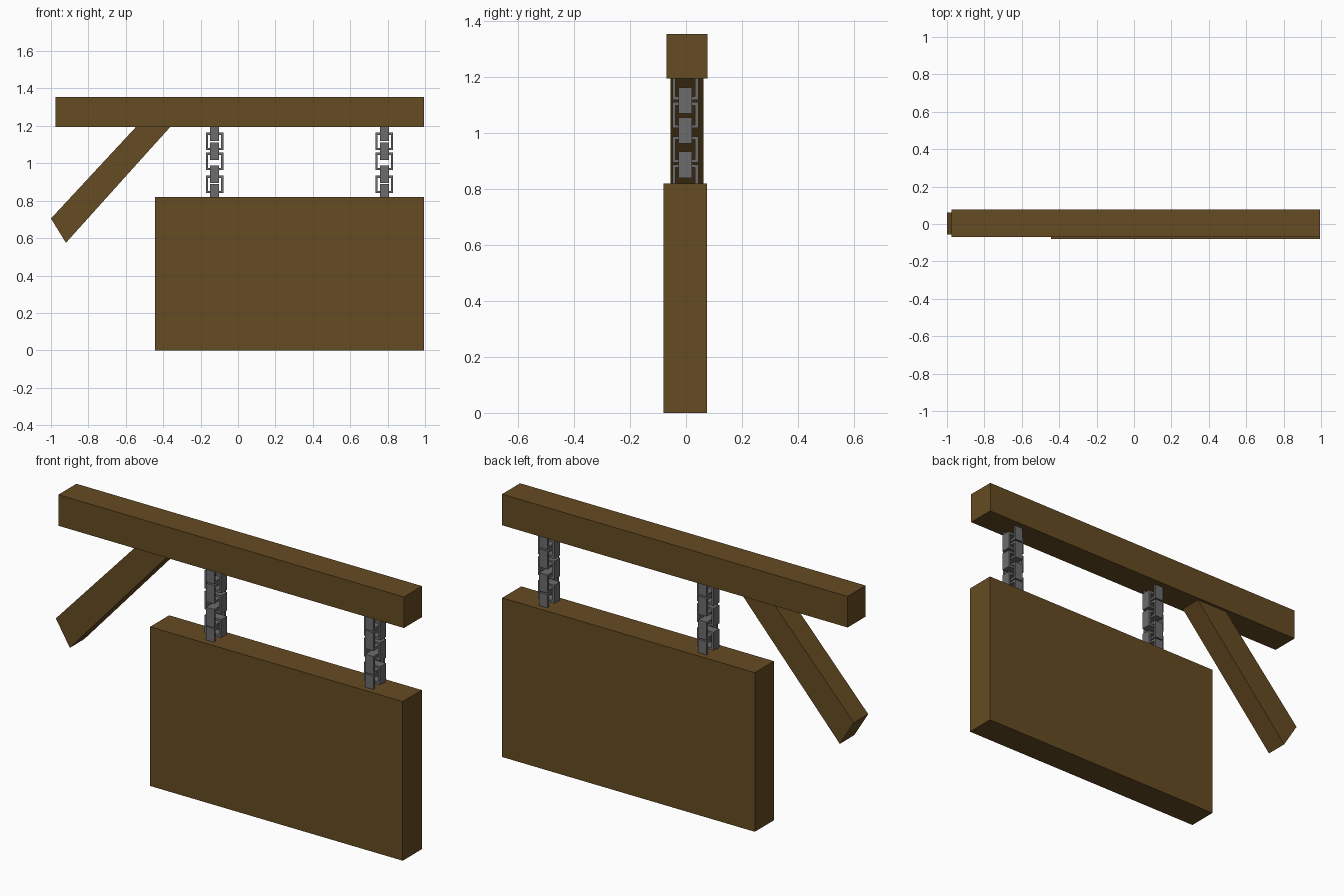
import bpy
import bmesh

if "Cube" in bpy.data.objects:
    bpy.data.objects.remove(bpy.data.objects["Cube"], do_unlink=True)


def material(name, rgb):
    mat = bpy.data.materials.new(name)
    mat.use_nodes = True
    mat.diffuse_color = (*rgb, 1)
    bsdf = mat.node_tree.nodes["Principled BSDF"]
    bsdf.inputs["Base Color"].default_value = (*rgb, 1)
    bsdf.inputs["Roughness"].default_value = 0.8
    return mat


wood = material("brown wood", (0.13, 0.07, 0.016))
iron = material("grey iron", (0.15, 0.15, 0.155))


def finish(name, bm, mat):
    bmesh.ops.recalc_face_normals(bm, faces=bm.faces)
    mesh = bpy.data.meshes.new(name)
    bm.to_mesh(mesh)
    bm.free()
    mesh.materials.append(mat)
    obj = bpy.data.objects.new(name, mesh)
    bpy.context.collection.objects.link(obj)
    return obj


def prism(name, outline, y0, y1, mat):
    """Extrude an (x, z) outline from y0 to y1."""
    bm = bmesh.new()
    face = bm.faces.new([bm.verts.new((x, y0, z)) for x, z in outline])
    new = bmesh.ops.extrude_face_region(bm, geom=[face])["geom"]
    verts = [v for v in new if isinstance(v, bmesh.types.BMVert)]
    bmesh.ops.translate(bm, verts=verts, vec=(0, y1 - y0, 0))
    return finish(name, bm, mat)


def box(name, x0, x1, y0, y1, z0, z1, mat):
    return prism(name, [(x0, z0), (x1, z0), (x1, z1), (x0, z1)], y0, y1, mat)


def link(name, x, z, sideways):
    """Square chain link: a wide flat band bent into a ring."""
    half, depth, band = 0.047, 0.024, 0.012
    bm = bmesh.new()
    loops = []
    for r, y in ((half, -depth), (half, depth), (half - band, depth), (half - band, -depth)):
        corners = [(-r, -r), (r, -r), (r, r), (-r, r)]
        loops.append([bm.verts.new((y, a, b) if sideways else (a, y, b)) for a, b in corners])
    for i in range(4):
        p, q = loops[i], loops[(i + 1) % 4]
        for j in range(4):
            k = (j + 1) % 4
            bm.faces.new((p[j], p[k], q[k], q[j]))
    obj = finish(name, bm, iron)
    obj.location = (x, -0.002, z)


# Timber: hanging board, overhead beam and slanted brace
box("sign_board", -0.445, 0.995, -0.08, 0.075, 0, 0.82, wood)
box("beam", -0.975, 0.995, -0.07, 0.077, 1.195, 1.355, wood)
prism("brace", [(-1.0, 0.705), (-0.92, 0.575), (-0.36, 1.197), (-0.543, 1.197)],
      -0.055, 0.062, wood)

# Chains: links alternate direction, end links sink into the timber
link_heights = [1.166, 1.117, 1.065, 1.010, 0.942, 0.887, 0.842]
for side, x in (("right", -0.125), ("left", 0.782)):
    for i, z in enumerate(link_heights):
        link(f"{side}_chain_link_{i + 1}", x, z, i % 2 == 0)
